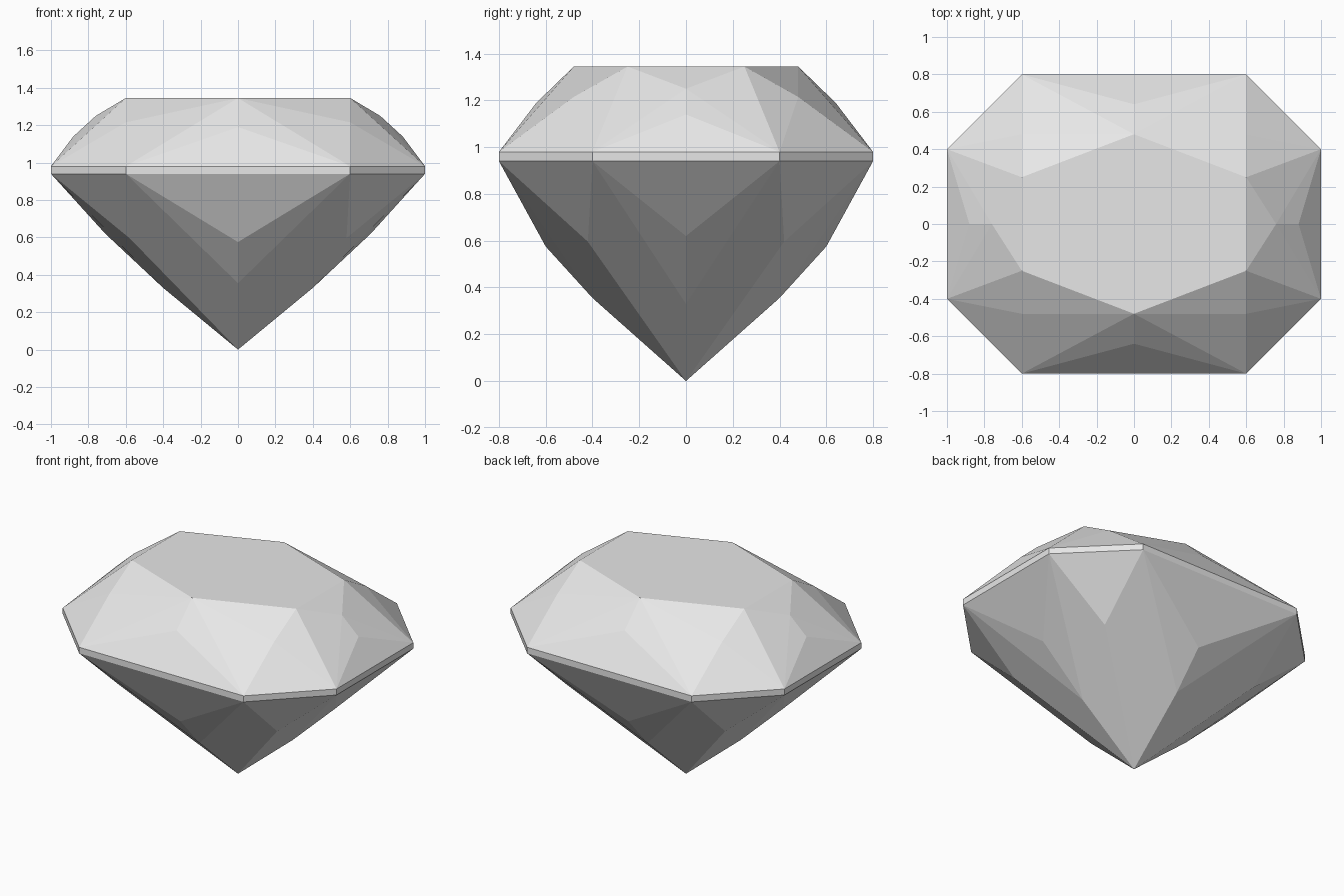
import bpy
import bmesh

cube = bpy.data.objects.get("Cube")
if cube:
    bpy.data.objects.remove(cube, do_unlink=True)

# Single pale grey stone colour
stone = bpy.data.materials.new("pale_grey_stone")
stone.use_nodes = True
GREY = (0.8, 0.8, 0.8, 1)
stone.diffuse_color = GREY
stone.node_tree.nodes["Principled BSDF"].inputs["Base Color"].default_value = GREY

# Main heights
GIRDLE_LOW, GIRDLE_HIGH, TABLE = 0.94, 0.98, 1.345
OUTLINE = [(0.6, 0.8), (1.0, 0.4)]


def ring(z):
    """One quadrant of the eight-sided outline at a height."""
    return [(x, y, z) for x, y in OUTLINE]


def faceted_part(name, quadrant, open_heights):
    """Cut a convex part from quadrant corners, leaving its joints open."""
    corners = {(x * sx, y * sy, z) for x, y, z in quadrant
               for sx in (1, -1) for sy in (1, -1)}
    bm = bmesh.new()
    for co in sorted(corners):
        bm.verts.new(co)
    bmesh.ops.convex_hull(bm, input=bm.verts[:])
    joints = [f for f in bm.faces
              if any(all(abs(v.co.z - h) < 0.001 for v in f.verts)
                     for h in open_heights)]
    bmesh.ops.delete(bm, geom=joints, context='FACES')
    # Merge the triangles of each flat facet
    bmesh.ops.dissolve_limit(bm, angle_limit=0.01,
                             verts=bm.verts[:], edges=bm.edges[:])
    bmesh.ops.recalc_face_normals(bm, faces=bm.faces[:])
    # Open shells: make sure the facets point away from the middle
    centre_z = sum(v.co.z for v in bm.verts) / len(bm.verts)
    facing = 0
    for f in bm.faces:
        out = f.calc_center_median()
        out.z -= centre_z
        facing += out.dot(f.normal) * f.calc_area()
    if facing < 0:
        bmesh.ops.reverse_faces(bm, faces=bm.faces[:])
    mesh = bpy.data.meshes.new(name)
    bm.to_mesh(mesh)
    bm.free()
    mesh.materials.append(stone)
    obj = bpy.data.objects.new(name, mesh)
    bpy.context.collection.objects.link(obj)
    return obj


# Crown: flat six-sided table, star facets and kite facets
faceted_part("crown", ring(GIRDLE_HIGH) + [
    (0, 0.48, TABLE), (0.6, 0.25, TABLE),
    (0, 0.64, 1.19), (0.6, 0.48, 1.215),
    (0.76, 0, 1.25), (0.88, 0, 1.14)], [GIRDLE_HIGH])

# Girdle: thin upright band
faceted_part("girdle", ring(GIRDLE_LOW) + ring(GIRDLE_HIGH),
             [GIRDLE_LOW, GIRDLE_HIGH])

# Pavilion: long facets running down to the point
faceted_part("pavilion", ring(GIRDLE_LOW) + [
    (0, 0.6, 0.575), (0, 0.4, 0.355),
    (0.71, 0, 0.62), (0.4, 0, 0.33),
    (0.58, 0.42, 0.596), (0, 0, 0)], [GIRDLE_LOW])
